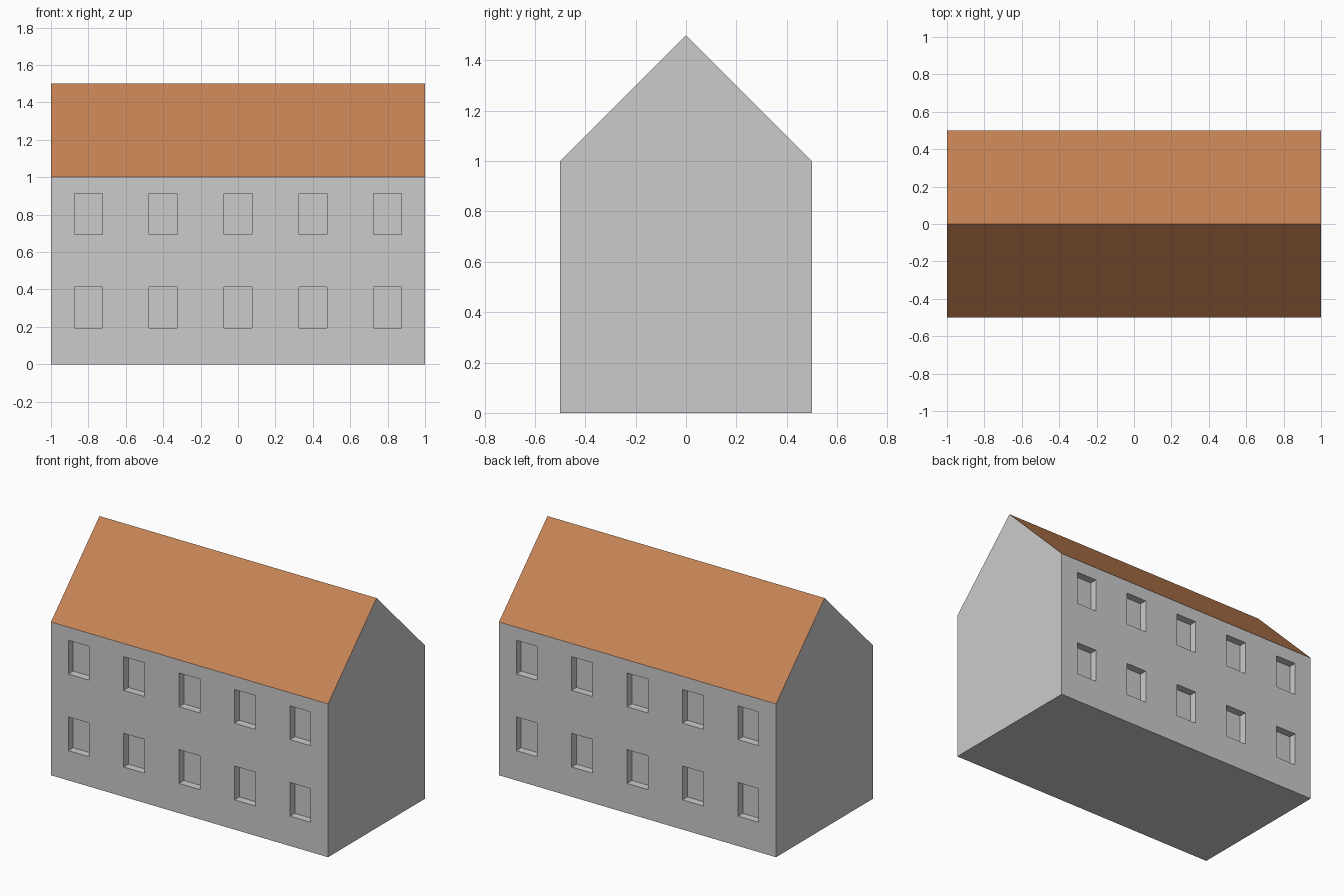
import bpy, bmesh
from mathutils import Matrix, Vector

if "Cube" in bpy.data.objects:
    bpy.data.objects.remove(bpy.data.objects["Cube"])


def material(name, rgb):
    m = bpy.data.materials.new(name)
    m.diffuse_color = (*rgb, 1)
    m.use_nodes = True
    m.node_tree.nodes["Principled BSDF"].inputs["Base Color"].default_value = m.diffuse_color
    return m


wall_grey = material("wall grey", (0.6, 0.6, 0.6))
roof_orange = material("roof orange", (0.56, 0.23, 0.09))


def make_object(name, bm, mats):
    bmesh.ops.recalc_face_normals(bm, faces=bm.faces)
    mesh = bpy.data.meshes.new(name)
    bm.to_mesh(mesh)
    bm.free()
    for m in mats:
        mesh.materials.append(m)
    ob = bpy.data.objects.new(name, mesh)
    bpy.context.collection.objects.link(ob)
    return ob


# House: gable profile extruded along x
bm = bmesh.new()
profile = [(-0.5, 0), (0.5, 0), (0.5, 1), (0, 1.5), (-0.5, 1)]
gable = bm.faces.new([bm.verts.new((-1, y, z)) for y, z in profile])
ext = bmesh.ops.extrude_face_region(bm, geom=[gable], use_keep_orig=True)
bmesh.ops.translate(bm, vec=(2, 0, 0),
                    verts=[v for v in ext["geom"] if isinstance(v, bmesh.types.BMVert)])
bmesh.ops.recalc_face_normals(bm, faces=bm.faces)
for f in bm.faces:  # upward-facing slopes are the roof
    f.material_index = 1 if f.normal.z > 0.1 else 0
house = make_object("house", bm, [wall_grey, roof_orange])

# Window cutters: two rows of five on front and back, recessed 0.05
bm = bmesh.new()
for y in (-0.5, 0.5):
    for z in (0.304, 0.804):
        for i in range(-2, 3):
            bmesh.ops.create_cube(bm, size=1, matrix=Matrix.LocRotScale(
                Vector((0.4 * i, y, z)), None, Vector((0.15, 0.1, 0.22))))
cutter = make_object("window_cutters", bm, [wall_grey])
cutter.hide_render = True
cutter.display_type = 'WIRE'

cut = house.modifiers.new("window recesses", 'BOOLEAN')
cut.operation = 'DIFFERENCE'
cut.solver = 'EXACT'
cut.object = cutter
